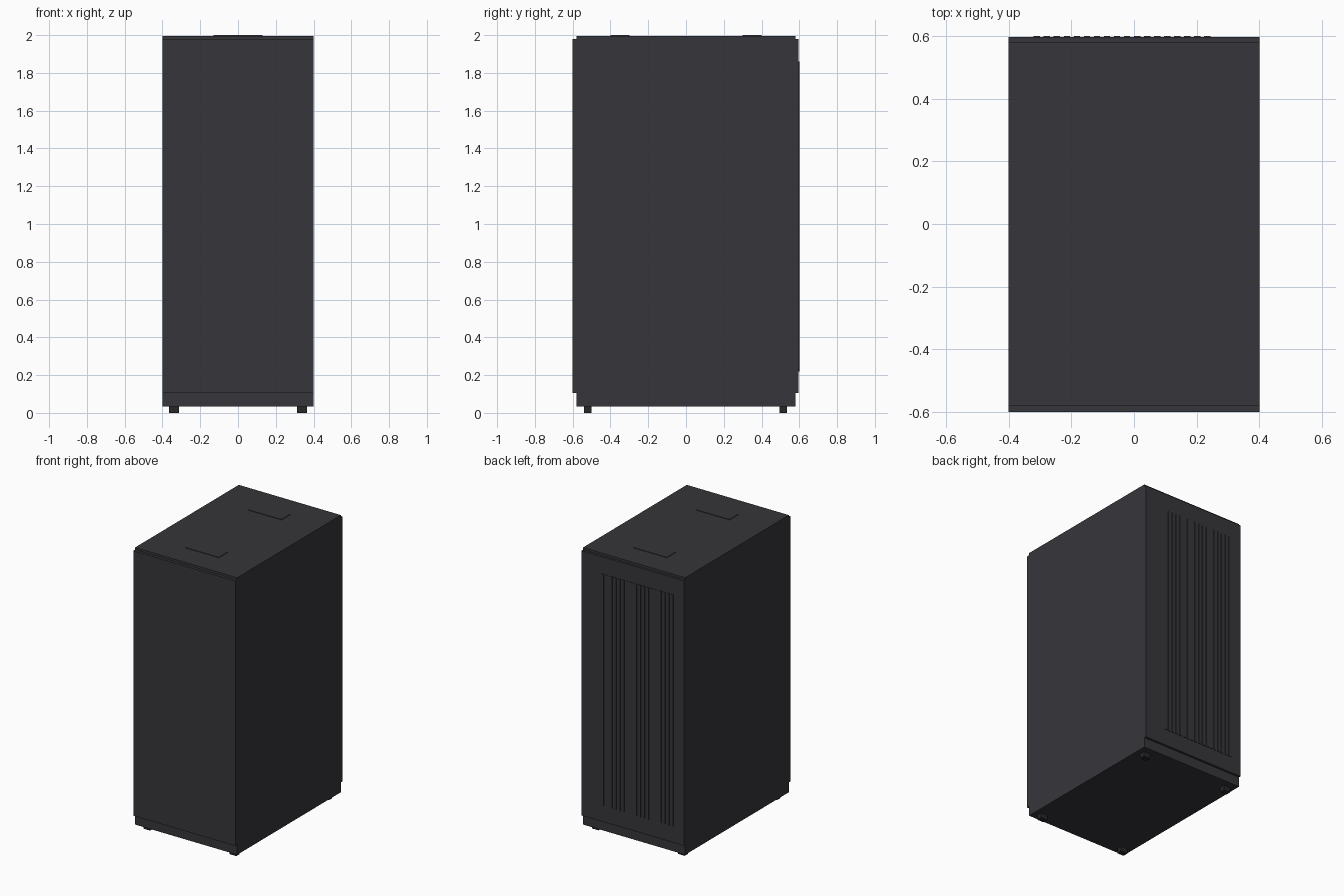
import bpy

old = bpy.data.objects.get("Cube")
if old:
    bpy.data.objects.remove(old, do_unlink=True)


def make_material(name, colour):
    mat = bpy.data.materials.new(name)
    mat.use_nodes = True
    mat.diffuse_color = colour
    mat.node_tree.nodes["Principled BSDF"].inputs["Base Color"].default_value = colour
    return mat


charcoal = make_material("charcoal_metal", (0.037, 0.036, 0.042, 1))
black = make_material("black_rubber", (0.02, 0.02, 0.022, 1))


def box(name, low, high, mat):
    """Box between two opposite corners."""
    bpy.ops.mesh.primitive_cube_add(size=1)
    obj = bpy.context.object
    obj.name = name
    obj.location = [(a + b) / 2 for a, b in zip(low, high)]
    obj.scale = [b - a for a, b in zip(low, high)]
    bpy.ops.object.transform_apply(location=True, rotation=False, scale=True)
    obj.data.materials.append(mat)
    return obj


# Cabinet body and its two overlapping doors
box("cabinet_body", (-0.4, -0.58, 0.035), (0.4, 0.58, 1.996), charcoal)
box("front_door", (-0.4, -0.6, 0.105), (0.4, -0.58, 1.98), charcoal)
box("back_door", (-0.4, 0.58, 0.105), (0.4, 0.596, 1.98), charcoal)

# Raised vertical slats on the back door
for i in range(18):
    x = -0.32 + 0.032 * i
    box(f"back_slat_{i + 1}", (x, 0.594, 0.22), (x + 0.02, 0.6, 1.86), charcoal)

# Cable entry plates on the roof
for side, y in (("front", -0.35), ("back", 0.35)):
    box(f"roof_plate_{side}", (-0.13, y - 0.05, 1.99), (0.13, y + 0.05, 2.0), charcoal)

# Corner feet
for end, y in (("front", -0.52), ("back", 0.515)):
    for side, x in (("right", -0.338), ("left", 0.338)):
        box(f"{end}_{side}_foot", (x - 0.026, y - 0.019, 0), (x + 0.026, y + 0.019, 0.04), black)
